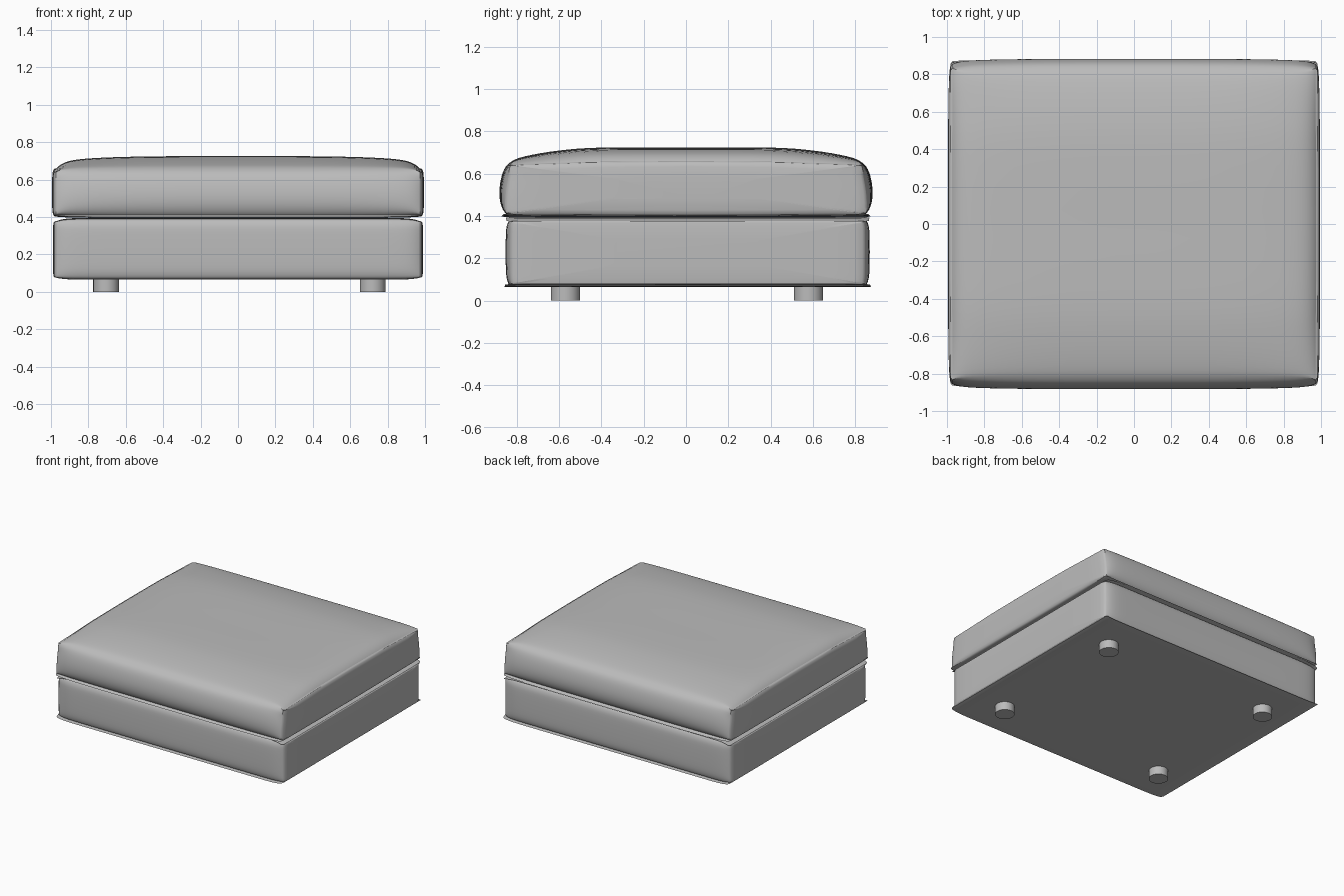
import bpy
import bmesh
import math

old = bpy.data.objects.get("Cube")
if old:
    bpy.data.objects.remove(old, do_unlink=True)

grey = bpy.data.materials.new("grey upholstery")
grey.use_nodes = True
grey.diffuse_color = (0.5, 0.5, 0.5, 1)
grey.node_tree.nodes["Principled BSDF"].inputs["Base Color"].default_value = (0.5, 0.5, 0.5, 1)


def finish(obj, angle):
    obj.data.materials.append(grey)
    bpy.ops.object.select_all(action="DESELECT")
    obj.select_set(True)
    bpy.context.view_layer.objects.active = obj
    bpy.ops.object.shade_smooth_by_angle(angle=math.radians(angle))


def smooth_path(points, steps=4):
    """Catmull-Rom curve through a half profile."""
    out = []
    for i in range(len(points) - 1):
        quad = [points[max(0, min(len(points) - 1, i + k))] for k in (-1, 0, 1, 2)]
        for s in range(steps):
            t = s / steps
            out.append(tuple(
                0.5 * (2 * b + (c - a) * t + (2 * a - 5 * b + 4 * c - d) * t ** 2
                       + (3 * b - a - 3 * c + d) * t ** 3)
                for a, b, c, d in zip(*quad)))
    return out + [points[-1]]


def padded_block(name, middle, end, half_length, blend, panel, y_shift=0):
    """Loft a y-z section along x and close it with bulging end panels."""
    def closed(half):
        half = smooth_path(half)
        return half + [(-y, z) for y, z in reversed(half[1:-1])]

    middle, end = closed(middle), closed(end)
    centre = (max(z for y, z in end) + min(z for y, z in end)) / 2
    bm = bmesh.new()

    def ring(x, section):
        return [bm.verts.new((x, y + y_shift, z)) for y, z in section]

    def shrunk(scale):
        return [(y * scale, centre + (z - centre) * scale) for y, z in end]

    steps = 18
    rings = [ring(-x, shrunk(s)) for s, x in reversed(panel)]
    for i in range(-steps, steps + 1):
        t = 1 - (1 - abs(i) / steps) ** 2
        f = blend(t)
        x = math.copysign(t * half_length, i)
        rings.append(ring(x, [(a + (c - a) * f, b + (d - b) * f)
                              for (a, b), (c, d) in zip(middle, end)]))
    rings += [ring(x, shrunk(s)) for s, x in panel]

    count = len(middle)
    for a, b in zip(rings, rings[1:]):
        for j in range(count):
            k = (j + 1) % count
            bm.faces.new((a[j], a[k], b[k], b[j]))
    bm.faces.new(rings[0])
    bm.faces.new(rings[-1])
    bmesh.ops.recalc_face_normals(bm, faces=bm.faces)
    mesh = bpy.data.meshes.new(name)
    bm.to_mesh(mesh)
    bm.free()
    obj = bpy.data.objects.new(name, mesh)
    bpy.context.collection.objects.link(obj)
    finish(obj, 32)


# Crowned seat cushion
padded_block(
    "seat_cushion",
    [(0, .395), (.8, .395), (.85, .41), (.877, .46), (.882, .53), (.865, .61),
     (.83, .655), (.76, .683), (.6, .71), (.4, .724), (0, .725)],
    [(0, .402), (.79, .406), (.84, .412), (.855, .425), (.852, .5), (.84, .58),
     (.832, .635), (.81, .643), (.6, .65), (.4, .657), (0, .66)],
    .972, lambda t: .4 * t ** 4 + .6 * t ** 24,
    [(.985, .981), (.94, .987), (.8, .992), (.4, .995)])

# Box base with softened edges
padded_block(
    "base",
    [(0, .065), (.8, .065), (.835, .069), (.852, .09), (.86, .15), (.86, .31),
     (.852, .365), (.832, .389), (.79, .395), (0, .395)],
    [(0, .075), (.8, .075), (.827, .077), (.836, .09), (.838, .15), (.838, .31),
     (.836, .36), (.827, .375), (.79, .378), (0, .378)],
    .97, lambda t: t ** 24,
    [(.985, .98), (.94, .986), (.8, .989), (.4, .99)], .008)

# Four short round feet
for side, x in (("right", -.705), ("left", .72)):
    for place, y in (("front", -.57), ("back", .58)):
        bpy.ops.mesh.primitive_cylinder_add(
            vertices=32, radius=.069, depth=.08, location=(x, y, .04))
        foot = bpy.context.object
        foot.name = f"{place}_{side}_foot"
        finish(foot, 40)
